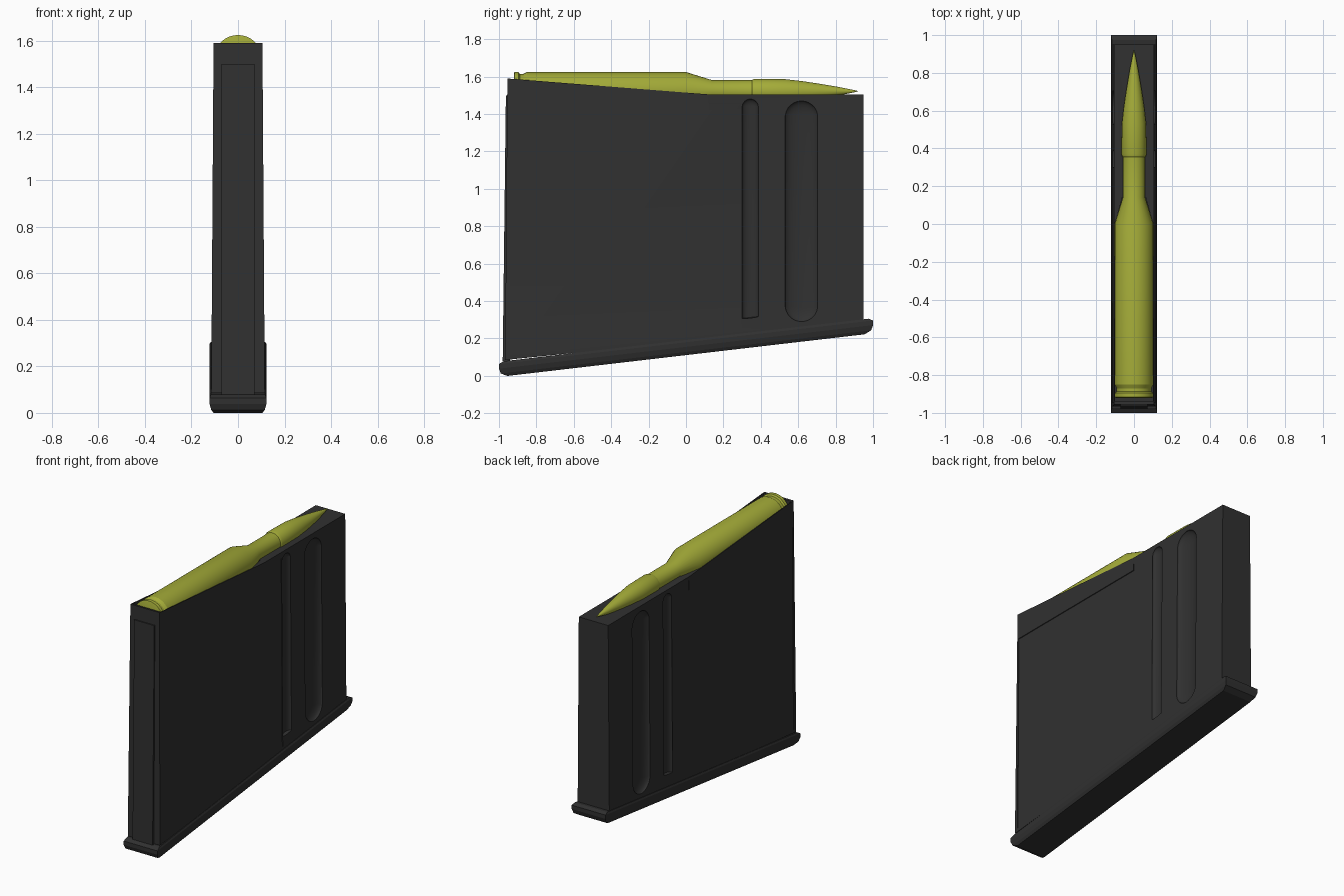
import bpy, bmesh, math

if "Cube" in bpy.data.objects:
    bpy.data.objects.remove(bpy.data.objects["Cube"])

SLOPE = 0.1165  # rise of the floor plate along y


def material(name, color):
    m = bpy.data.materials.new(name)
    m.diffuse_color = color
    m.use_nodes = True
    m.node_tree.nodes["Principled BSDF"].inputs["Base Color"].default_value = m.diffuse_color
    return m


DARK = material("dark_polymer", (0.03, 0.03, 0.03, 1))
BRASS = material("yellow_green", (0.37, 0.41, 0.04, 1))


def half_width(z):
    return 0.115 - (z - 0.1) / 1.5 * 0.010


def finish(bm, name, mat=None):
    bmesh.ops.recalc_face_normals(bm, faces=bm.faces)
    me = bpy.data.meshes.new(name)
    bm.to_mesh(me)
    bm.free()
    ob = bpy.data.objects.new(name, me)
    bpy.context.collection.objects.link(ob)
    if mat:
        me.materials.append(mat)
    return ob


def loft(name, rings, mat=None):
    bm = bmesh.new()
    loops = [[bm.verts.new(p) for p in r] for r in rings]
    for a, b in zip(loops, loops[1:]):
        for i in range(len(a)):
            j = (i + 1) % len(a)
            bm.faces.new((a[i], a[j], b[j], b[i]))
    bm.faces.new(loops[0])
    bm.faces.new(loops[-1])
    return finish(bm, name, mat)


def lathe(name, profile, mat, axis_z, n=32):
    rings = [[(r * math.cos(2 * math.pi * i / n), y, axis_z + r * math.sin(2 * math.pi * i / n))
              for i in range(n)] for y, r in profile]
    return smooth(loft(name, rings, mat))


def smooth(ob, angle=25):
    bpy.ops.object.select_all(action='DESELECT')
    bpy.context.view_layer.objects.active = ob
    ob.select_set(True)
    bpy.ops.object.shade_smooth_by_angle(angle=math.radians(angle))
    return ob


def cut(ob, cutter):
    mod = ob.modifiers.new("cut", 'BOOLEAN')
    mod.operation = 'DIFFERENCE'
    mod.solver = 'EXACT'
    mod.object = cutter
    bpy.context.view_layer.objects.active = ob
    bpy.ops.object.modifier_apply(modifier=mod.name)
    bpy.data.objects.remove(cutter)


def groove_cutter(side, y0, y1, z0, z1, depth, flat_bottom):
    # stretched sphere that follows the tapered side wall
    r = (y1 - y0) / 2
    bm = bmesh.new()
    bmesh.ops.create_uvsphere(bm, u_segments=24, v_segments=13, radius=1)
    for v in bm.verts:
        x, y, z = v.co
        if z > 0:
            nz = z1 - r + z * r
        elif flat_bottom:
            nz = z0 + 0.003 + z * 0.004 + SLOPE * y * r
        else:
            nz = z0 + r + z * r
        v.co = (side * half_width(nz) + x * depth, (y0 + y1) / 2 + y * r, nz)
    return finish(bm, "groove_cutter")


# magazine body: tapered side profile
profile = [(-0.967, 0.085), (0.95, 0.28), (0.95, 1.505), (0.12, 1.505), (-0.955, 1.59)]
body = loft("magazine_body", [[(s * half_width(z), y, z) for y, z in profile] for s in (-1, 1)], DARK)

# shallow side panels below the feed lips, with sloped top and bottom edges
outer = [(-0.945, 0.09), (0.297, 0.24), (0.297, 1.49), (0.122, 1.49), (0.122, 1.42), (-0.945, 1.42)]
inner = [(-0.945, 0.125), (0.297, 0.275), (0.297, 1.455), (0.12, 1.455), (0.12, 1.418), (-0.945, 1.418)]
for s in (-1, 1):
    cut(body, loft("panel_cutter", [
        [(s * (half_width(z) + 0.02), y, z) for y, z in outer],
        [(s * (half_width(z) + 0.0002), y, z) for y, z in outer],
        [(s * (half_width(z) - 0.004), y, z) for y, z in inner]]))
    # vertical side grooves
    cut(body, groove_cutter(s, 0.30, 0.387, 0.31, 1.48, 0.022, True))
    cut(body, groove_cutter(s, 0.53, 0.705, 0.29, 1.47, 0.03, False))

# open feed slot between the lips
cut(body, loft("slot_cutter", [[(x, y, z) for x, y in
    ((-0.101, -0.94), (0.101, -0.94), (0.101, 0.0), (0.062, 0.14), (-0.062, 0.14), (-0.101, 0.0))]
    for z in (1.44, 1.7)]))
smooth(body)

# raised rib on the front wall
loft("front_rib", [[(x, y, z) for x, y in ((-0.072, -0.94), (-0.072, f), (0.072, f), (0.072, -0.94))]
                   for z, f in ((0.08, -0.98), (1.50, -0.963))], DARK)

# slanted floor plate with bevelled edges
plate = [(0.955, 0.105, 0.111), (0.99, 0.115, 0.128), (1.0, 0.122, 0.155),
         (1.0, 0.122, 0.180), (0.975, 0.117, 0.192)]
loft("floor_plate", [[(sx * w, sy * y, z + SLOPE * sy * y)
                      for sx, sy in ((-1, -1), (1, -1), (1, 1), (-1, 1))] for y, w, z in plate], DARK)

# top cartridge: case with rim, then pointed bullet
lathe("cartridge_case", [(-0.92, 0.095), (-0.917, 0.1025), (-0.895, 0.1025), (-0.888, 0.092),
                         (-0.87, 0.092), (-0.85, 0.1025), (0.0, 0.1025), (0.14, 0.059),
                         (0.36, 0.059)], BRASS, 1.522)
lathe("bullet", [(0.35, 0.055), (0.358, 0.063), (0.37, 0.066), (0.53, 0.064), (0.62, 0.054),
                 (0.72, 0.039), (0.82, 0.022), (0.90, 0.006), (0.92, 0.001)], BRASS, 1.522)
